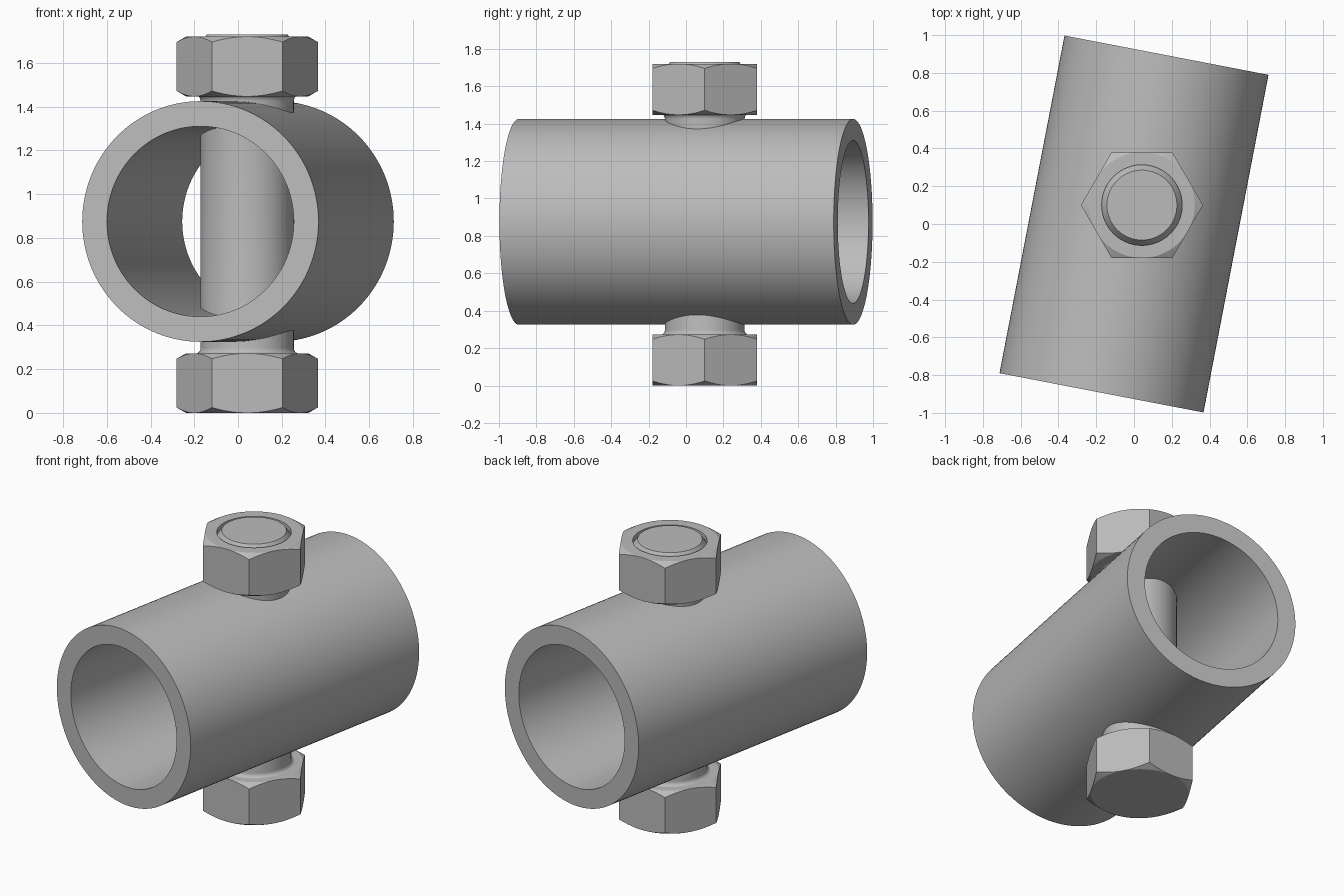
import bpy, bmesh, math
from mathutils import Matrix

cube = bpy.data.objects.get("Cube")
if cube:
    bpy.data.objects.remove(cube, do_unlink=True)

# One plain steel colour
steel = bpy.data.materials.new("steel_grey")
steel.use_nodes = True
colour = (0.5, 0.5, 0.5, 1)
steel.diffuse_color = colour
steel.node_tree.nodes["Principled BSDF"].inputs["Base Color"].default_value = colour

BOLT_X, BOLT_Y = 0.042, 0.10
SHAFT_R = 0.213
HEX_R = 0.323
FLAT_R = HEX_R * math.cos(math.pi / 6)


def make_object(name, bm):
    bmesh.ops.recalc_face_normals(bm, faces=bm.faces)
    mesh = bpy.data.meshes.new(name)
    bm.to_mesh(mesh)
    bm.free()
    mesh.materials.append(steel)
    obj = bpy.data.objects.new(name, mesh)
    bpy.context.collection.objects.link(obj)
    return obj


def lathe(name, profile, closed=False, steps=96):
    """Spin an (r, z) profile around z."""
    bm = bmesh.new()
    verts = [bm.verts.new((r, 0, z)) for r, z in profile]
    pairs = list(zip(verts, verts[1:]))
    if closed:
        pairs.append((verts[-1], verts[0]))
    edges = [bm.edges.new(p) for p in pairs]
    bmesh.ops.spin(bm, geom=verts + edges, cent=(0, 0, 0), axis=(0, 0, 1),
                   angle=math.tau, steps=steps, use_duplicate=False)
    bmesh.ops.remove_doubles(bm, verts=bm.verts, dist=1e-5)
    return make_object(name, bm)


def smooth(obj):
    bpy.ops.object.select_all(action="DESELECT")
    obj.select_set(True)
    bpy.context.view_layer.objects.active = obj
    bpy.ops.object.shade_smooth_by_angle(angle=math.radians(25))


def hexagon(name, z0, z1, hole=0.0):
    """Hex prism with conical corner chamfers and an optional bore."""
    bm = bmesh.new()
    bmesh.ops.create_cone(bm, cap_ends=True, segments=6, radius1=HEX_R, radius2=HEX_R,
                          depth=z1 - z0 + 0.1,
                          matrix=Matrix.Translation((0, 0, (z0 + z1) / 2))
                          @ Matrix.Rotation(math.pi / 2, 4, "Z"))
    # Put corners on the x axis
    corner = max(bm.verts, key=lambda v: v.co.x).co.x
    if corner < HEX_R - 0.001:
        bmesh.ops.rotate(bm, verts=bm.verts, matrix=Matrix.Rotation(math.pi / 6, 3, "Z"))
    obj = make_object(name, bm)
    wide, slope = HEX_R + 0.03, 0.57
    drop = (wide - FLAT_R) * slope
    profile = [(hole, z0), (FLAT_R, z0), (wide, z0 + drop),
               (wide, z1 - drop), (FLAT_R, z1), (hole, z1)]
    cutter = lathe(name + "_cutter", profile, closed=hole > 0)
    mod = obj.modifiers.new("chamfer", "BOOLEAN")
    mod.operation, mod.solver, mod.object = "INTERSECT", "EXACT", cutter
    bpy.context.view_layer.objects.active = obj
    bpy.ops.object.modifier_apply(modifier=mod.name)
    bpy.data.objects.remove(cutter, do_unlink=True)
    obj.location = (BOLT_X, BOLT_Y, 0)
    smooth(obj)
    return obj


# Tube lying along y, turned slightly about z
tube = lathe("tube", [(0.435, -0.91), (0.55, -0.91), (0.55, 0.91), (0.435, 0.91)],
             closed=True, steps=128)
tube.rotation_euler = (math.pi / 2, 0, math.radians(-10.9))
tube.location = (0, 0, 0.875)
smooth(tube)

# Bolt head and nut
hexagon("bolt_head", 0.0, 0.272)
hexagon("nut", 1.447, 1.72, hole=SHAFT_R)

# Shaft with small fillets under the head and nut, and a chamfered tip
fillet = 0.026


def fillet_points(z, direction, r_gap):
    return [(SHAFT_R + r_gap * (1 - math.sin(a)), z + direction * fillet * (1 - math.cos(a)))
            for a in (i * math.pi / 12 for i in range(7))]


shaft_profile = ([(0, 0.2), (SHAFT_R, 0.2), (SHAFT_R, 0.271)]
                 + fillet_points(0.271, 1, 0.024)
                 + fillet_points(1.448, -1, 0.014)[::-1]
                 + [(SHAFT_R, 1.448), (SHAFT_R, 1.69), (0.185, 1.73), (0, 1.73)])
shaft = lathe("bolt_shaft", shaft_profile)
shaft.location = (BOLT_X, BOLT_Y, 0)
smooth(shaft)
